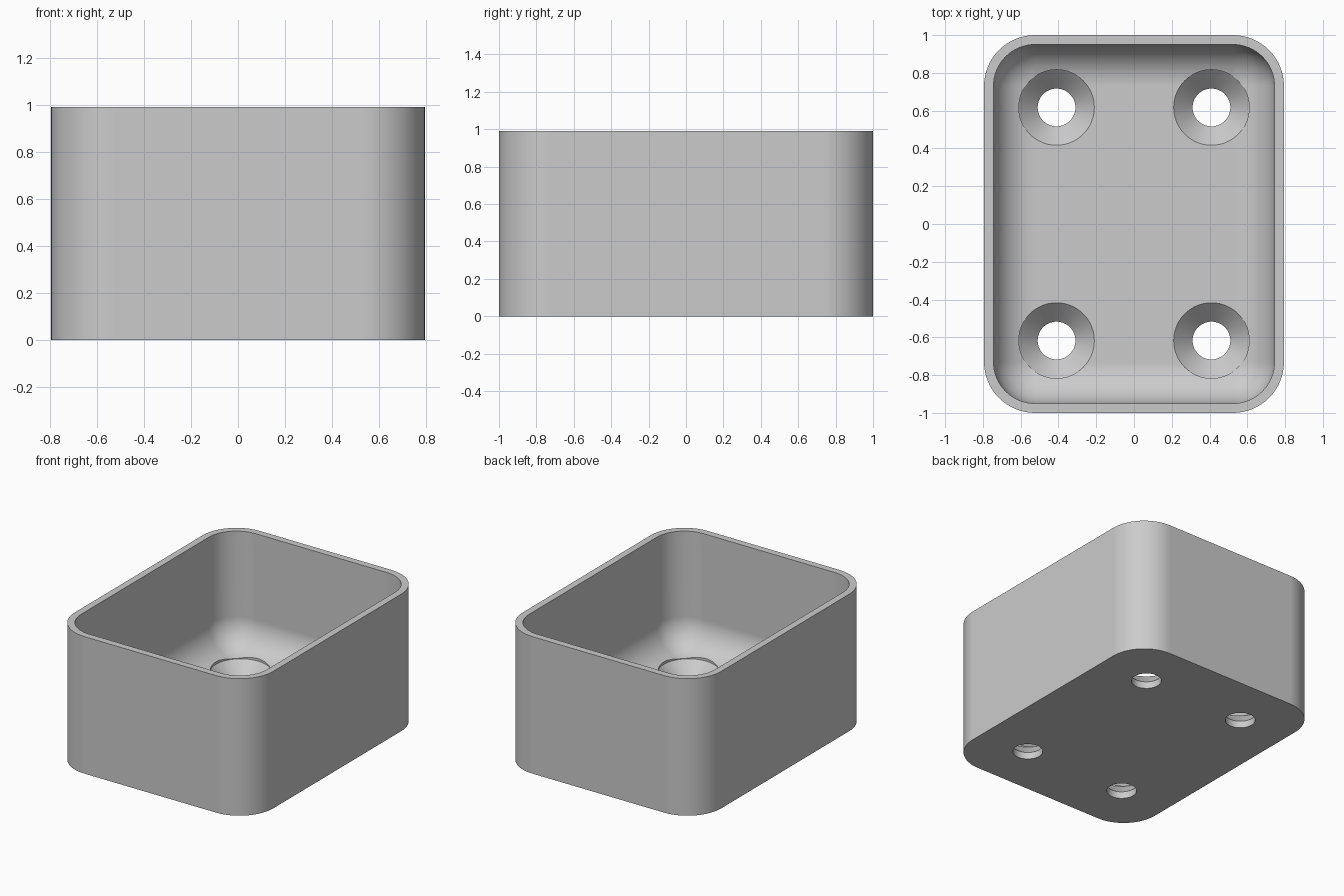
import bpy, bmesh, math
from math import sin, cos, pi

if "Cube" in bpy.data.objects:
    bpy.data.objects.remove(bpy.data.objects["Cube"])

HALF_X, HALF_Y, HEIGHT = 0.794, 1.0, 0.99
CORNER, WALL, FLOOR = 0.27, 0.05, 0.15
FILLET = CORNER - WALL
ARC = 16

grey = bpy.data.materials.new("plain grey")
grey.use_nodes = True
colour = (0.6, 0.6, 0.6, 1)
grey.diffuse_color = colour
grey.node_tree.nodes["Principled BSDF"].inputs["Base Color"].default_value = colour


def rounded_ring(inset, z):
    """Rounded rectangle whose corner shrinks with the inset."""
    r = CORNER - inset
    cx, cy = HALF_X - CORNER, HALF_Y - CORNER
    points = []
    for quarter, (sx, sy) in enumerate([(1, 1), (-1, 1), (-1, -1), (1, -1)]):
        for i in range(ARC + 1):
            a = (quarter + i / ARC) * pi / 2
            points.append((sx * cx + r * cos(a), sy * cy + r * sin(a), z))
    return points


def circle_ring(x, y, r, z, sides=64):
    return [(x + r * cos(2 * pi * i / sides), y + r * sin(2 * pi * i / sides), z)
            for i in range(sides)]


def loft(bm, rings):
    """Bridge successive rings and cap both ends."""
    loops = [[bm.verts.new(p) for p in ring] for ring in rings]
    n = len(loops[0])
    for low, high in zip(loops, loops[1:]):
        for i in range(n):
            j = (i + 1) % n
            bm.faces.new((low[i], low[j], high[j], high[i]))
    bm.faces.new(loops[0][::-1])
    bm.faces.new(loops[-1])


def make_object(name, bm):
    bmesh.ops.remove_doubles(bm, verts=bm.verts, dist=1e-5)
    bmesh.ops.recalc_face_normals(bm, faces=bm.faces)
    mesh = bpy.data.meshes.new(name)
    bm.to_mesh(mesh)
    bm.free()
    mesh.materials.append(grey)
    obj = bpy.data.objects.new(name, mesh)
    bpy.context.collection.objects.link(obj)
    return obj


# Open box: outer wall, flat rim, inner wall, then rounded floor edge
rings = [rounded_ring(0, 0), rounded_ring(0, HEIGHT), rounded_ring(WALL, HEIGHT)]
for i in range(ARC + 1):
    a = i / ARC * pi / 2
    rings.append(rounded_ring(WALL + FILLET * (1 - cos(a)),
                              FLOOR + FILLET * (1 - sin(a))))
bm = bmesh.new()
loft(bm, rings)
box = make_object("open_box", bm)

# Countersunk screw holes, one per corner
bm = bmesh.new()
for x in (-0.41, 0.41):
    for y in (-0.617, 0.617):
        profile = [(0.1, -0.1), (0.1, 0.05), (0.2, FLOOR), (0.2, 0.4)]
        loft(bm, [circle_ring(x, y, r, z) for r, z in profile])
cutter = make_object("hole_cutter", bm)
cutter.hide_render = True

cut = box.modifiers.new("screw_holes", "BOOLEAN")
cut.operation = "DIFFERENCE"
cut.solver = "EXACT"
cut.object = cutter
bpy.context.view_layer.objects.active = box
box.select_set(True)
bpy.ops.object.modifier_apply(modifier=cut.name)
bpy.data.objects.remove(cutter)

# Smooth rounded surfaces, crisp rim and hole edges
bpy.ops.object.shade_smooth_by_angle(angle=math.radians(30))
weighted = box.modifiers.new("weighted_normals", "WEIGHTED_NORMAL")
weighted.keep_sharp = True
